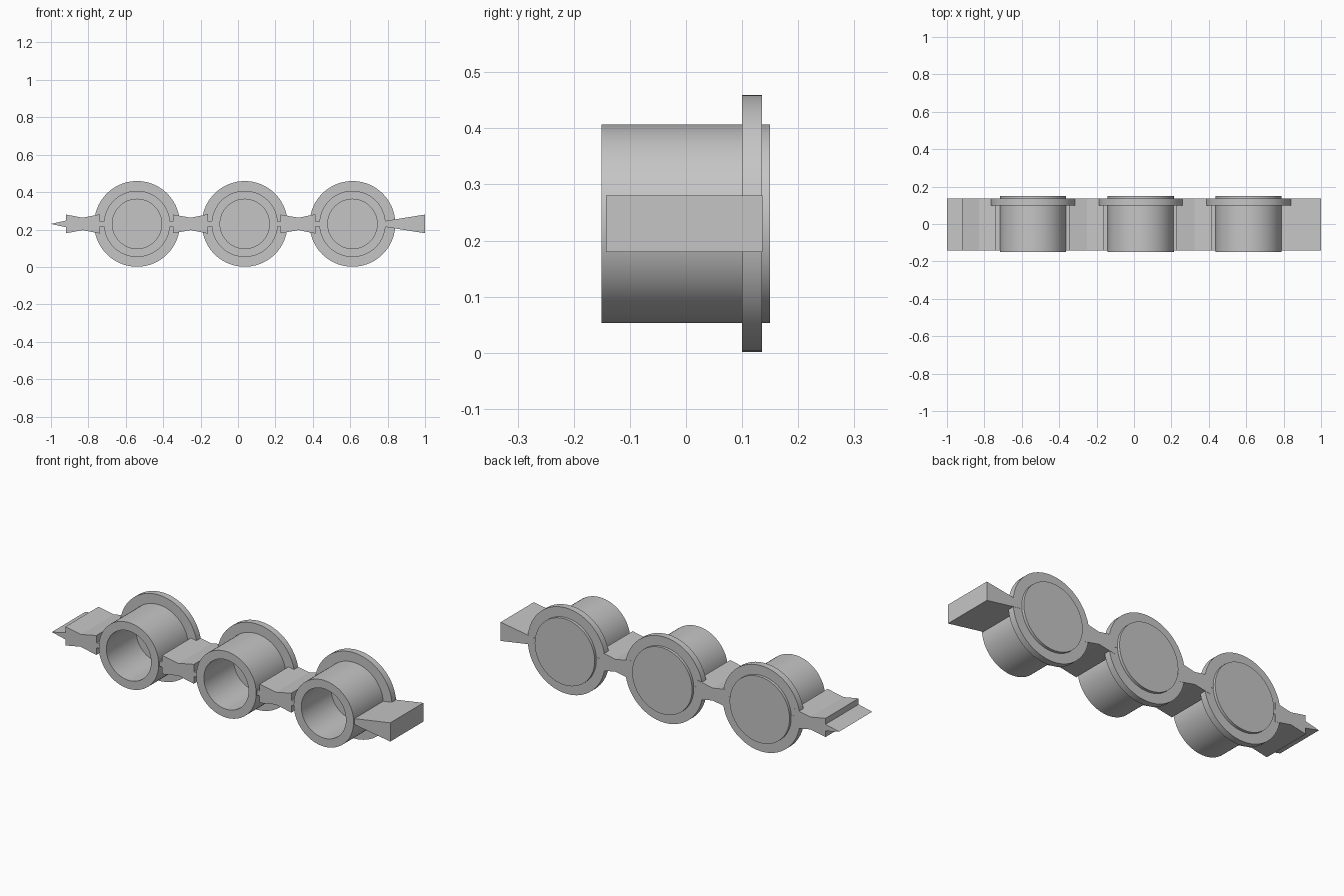
import bpy
import bmesh
from math import cos, sin, tau

cube = bpy.data.objects.get("Cube")
if cube:
    bpy.data.objects.remove(cube, do_unlink=True)

ZC = 0.23                       # height of the common axis
CENTRES = (-0.54, 0.036, 0.612)  # cup positions along x
FRONT, BACK = -0.143, 0.136     # depth of the links

grey = bpy.data.materials.new("plain grey")
grey.use_nodes = True
colour = (0.56, 0.56, 0.56, 1)
grey.diffuse_color = colour
grey.node_tree.nodes["Principled BSDF"].inputs["Base Color"].default_value = colour


def finish(name, bm, smooth=False):
    bmesh.ops.recalc_face_normals(bm, faces=bm.faces)
    mesh = bpy.data.meshes.new(name)
    bm.to_mesh(mesh)
    bm.free()
    mesh.materials.append(grey)
    ob = bpy.data.objects.new(name, mesh)
    bpy.context.collection.objects.link(ob)
    if smooth:
        bpy.ops.object.select_all(action="DESELECT")
        ob.select_set(True)
        bpy.context.view_layer.objects.active = ob
        bpy.ops.object.shade_smooth_by_angle(angle=0.6)
    return ob


def lathe(name, x, profile, closed=False, sides=72):
    """Turn (radius, y) points about the cup axis, capping open ends."""
    bm = bmesh.new()
    rings = [[bm.verts.new((x + r * cos(tau * i / sides), y, ZC + r * sin(tau * i / sides)))
              for i in range(sides)] for r, y in profile]
    pairs = list(zip(rings, rings[1:]))
    if closed:
        pairs.append((rings[-1], rings[0]))
    else:
        bm.faces.new(rings[0])
        bm.faces.new(rings[-1])
    for a, b in pairs:
        for i in range(sides):
            j = (i + 1) % sides
            bm.faces.new((a[i], a[j], b[j], b[i]))
    return finish(name, bm, True)


def extrude_bar(name, outline):
    """Mirror an upper outline of (x, half height) below the axis and extrude it in y."""
    lower = [(x, -h) for x, h in reversed(outline) if h > 0]
    points = outline + lower
    bm = bmesh.new()
    face = bm.faces.new([bm.verts.new((x, FRONT, ZC + h)) for x, h in points])
    moved = bmesh.ops.extrude_face_region(bm, geom=[face])["geom"]
    verts = [v for v in moved if isinstance(v, bmesh.types.BMVert)]
    bmesh.ops.translate(bm, verts=verts, vec=(0, BACK - FRONT, 0))
    return finish(name, bm)


# Cups, open at the front and closed at the back, each with a flange
for side, x in zip(("right", "middle", "left"), CENTRES):
    lathe(side + "_cup", x, [(0.132, 0.1), (0.132, -0.151), (0.177, -0.151), (0.177, 0.15)])
    lathe(side + "_flange", x, [(0.17, 0.1), (0.229, 0.1), (0.229, 0.135), (0.17, 0.135)], True)

# Waisted links between neighbouring cups, with thin necks at both ends
for side, a, b in zip(("right", "left"), CENTRES, CENTRES[1:]):
    extrude_bar(side + "_link", [
        (a + 0.17, 0.013), (a + 0.192, 0.013), (a + 0.192, 0.05),
        ((a + b) / 2, 0.033), (b - 0.197, 0.052), (b - 0.197, 0.013), (b - 0.17, 0.013)])

# Pointed end on the right, flared wedge end on the left
first, last = CENTRES[0], CENTRES[-1]
extrude_bar("pointed_end", [
    (-1, 0), (-0.92, 0.018), (-0.92, 0.05), (-0.83, 0.033),
    (first - 0.197, 0.052), (first - 0.197, 0.013), (first - 0.17, 0.013)])
extrude_bar("wedge_end", [(last + 0.17, 0.015), (1, 0.05)])
